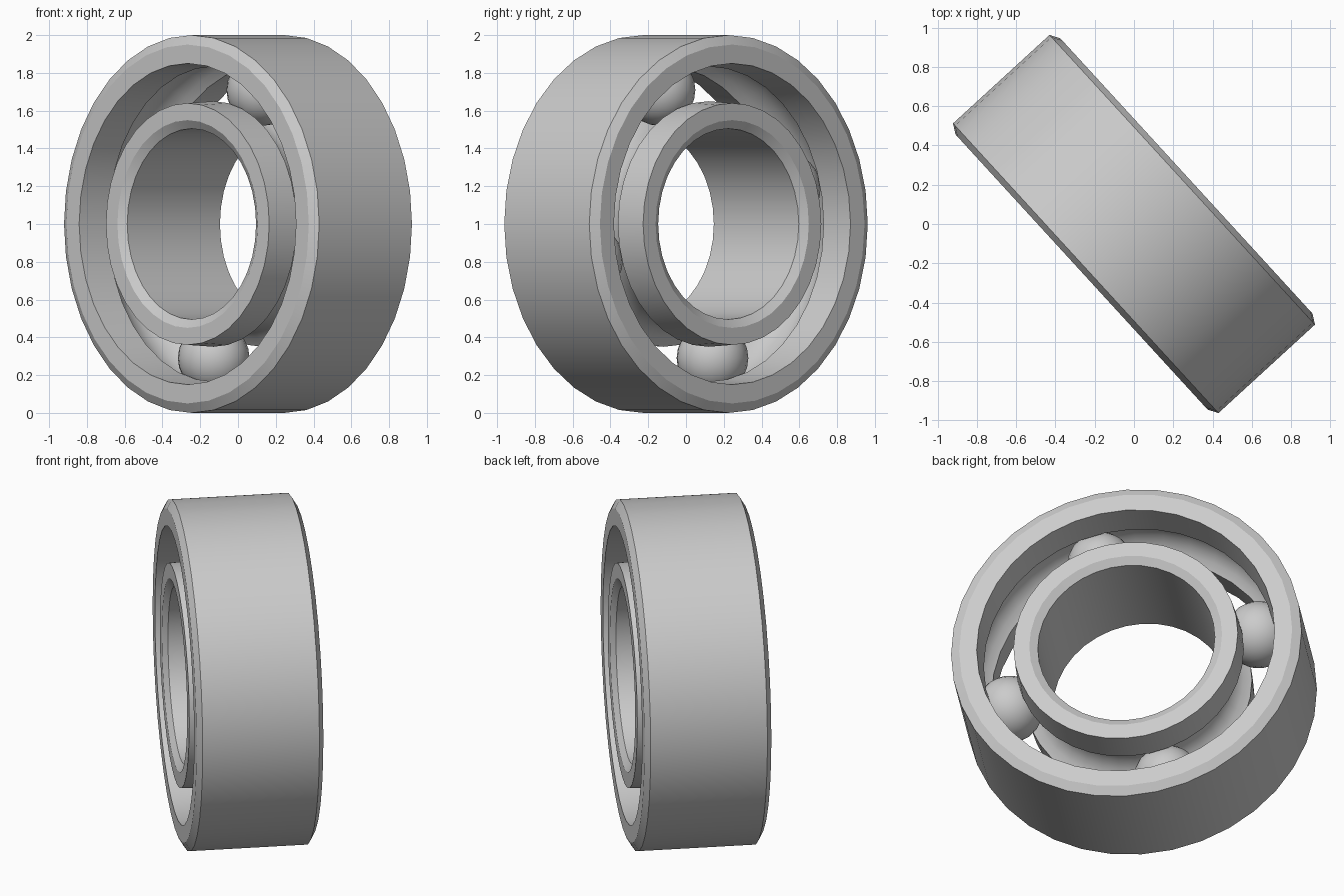
import bpy
import bmesh
import math
from mathutils import Matrix

cube = bpy.data.objects.get("Cube")
if cube:
    bpy.data.objects.remove(cube, do_unlink=True)

SEGMENTS = 36
BALL_R, PITCH_R = 0.19, 0.735      # ball size and ball circle
EDGE, FACE = 0.333, 0.362          # half widths at the chamfer and side face
PLACE = Matrix.Translation((0, 0, 1)) @ Matrix.Rotation(math.radians(42.5), 4, "Z")

steel = bpy.data.materials.new("steel grey")
steel.use_nodes = True
colour = (0.6, 0.6, 0.6, 1)
steel.diffuse_color = colour
bsdf = next(n for n in steel.node_tree.nodes if n.type == "BSDF_PRINCIPLED")
bsdf.inputs["Base Color"].default_value = colour


def finish(name, bm, angle):
    bmesh.ops.recalc_face_normals(bm, faces=bm.faces)
    mesh = bpy.data.meshes.new(name)
    bm.to_mesh(mesh)
    bm.free()
    mesh.transform(PLACE)
    mesh.materials.append(steel)
    obj = bpy.data.objects.new(name, mesh)
    bpy.context.collection.objects.link(obj)
    bpy.ops.object.select_all(action="DESELECT")
    obj.select_set(True)
    bpy.context.view_layer.objects.active = obj
    bpy.ops.object.shade_smooth_by_angle(angle=math.radians(angle))


def groove(side, shoulder):
    """Arc of the ball track, from -x to +x, cut into a shoulder radius."""
    r = BALL_R + 0.005
    half = math.acos(abs(shoulder - PITCH_R) / r)
    steps = [half * (k / 4 - 1) for k in range(9)]
    return [(r * math.sin(a), PITCH_R + side * r * math.cos(a)) for a in steps]


def ring(name, profile):
    """Revolve a closed (x, radius) profile around the x axis."""
    bm = bmesh.new()
    loops = []
    for i in range(SEGMENTS):
        a = math.tau * i / SEGMENTS
        loops.append([bm.verts.new((x, r * math.sin(a), r * math.cos(a))) for x, r in profile])
    n = len(profile)
    for i in range(SEGMENTS):
        p, q = loops[i], loops[(i + 1) % SEGMENTS]
        for j in range(n):
            k = (j + 1) % n
            bm.faces.new((p[j], p[k], q[k], q[j]))
    finish(name, bm, 25)


# Outer race: chamfered rim, flat sides, ball track on the inside
ring("outer_race", [(FACE, 0.95), (EDGE, 1), (-EDGE, 1), (-FACE, 0.95), (-FACE, 0.85)]
     + groove(1, 0.835) + [(FACE, 0.85)])

# Inner race: chamfered bore, flat sides, ball track on the outside
ring("inner_race", [(FACE, 0.55), (EDGE, 0.505), (-EDGE, 0.505), (-FACE, 0.55), (-FACE, 0.64)]
     + groove(-1, 0.65) + [(FACE, 0.64)])

# Four balls spaced evenly in the track
for i in range(4):
    a = math.radians(15 + 90 * i)
    bm = bmesh.new()
    bmesh.ops.create_uvsphere(
        bm, u_segments=24, v_segments=12, radius=BALL_R,
        matrix=Matrix.Translation((0, -PITCH_R * math.sin(a), PITCH_R * math.cos(a))))
    finish(f"ball_{i + 1}", bm, 40)
